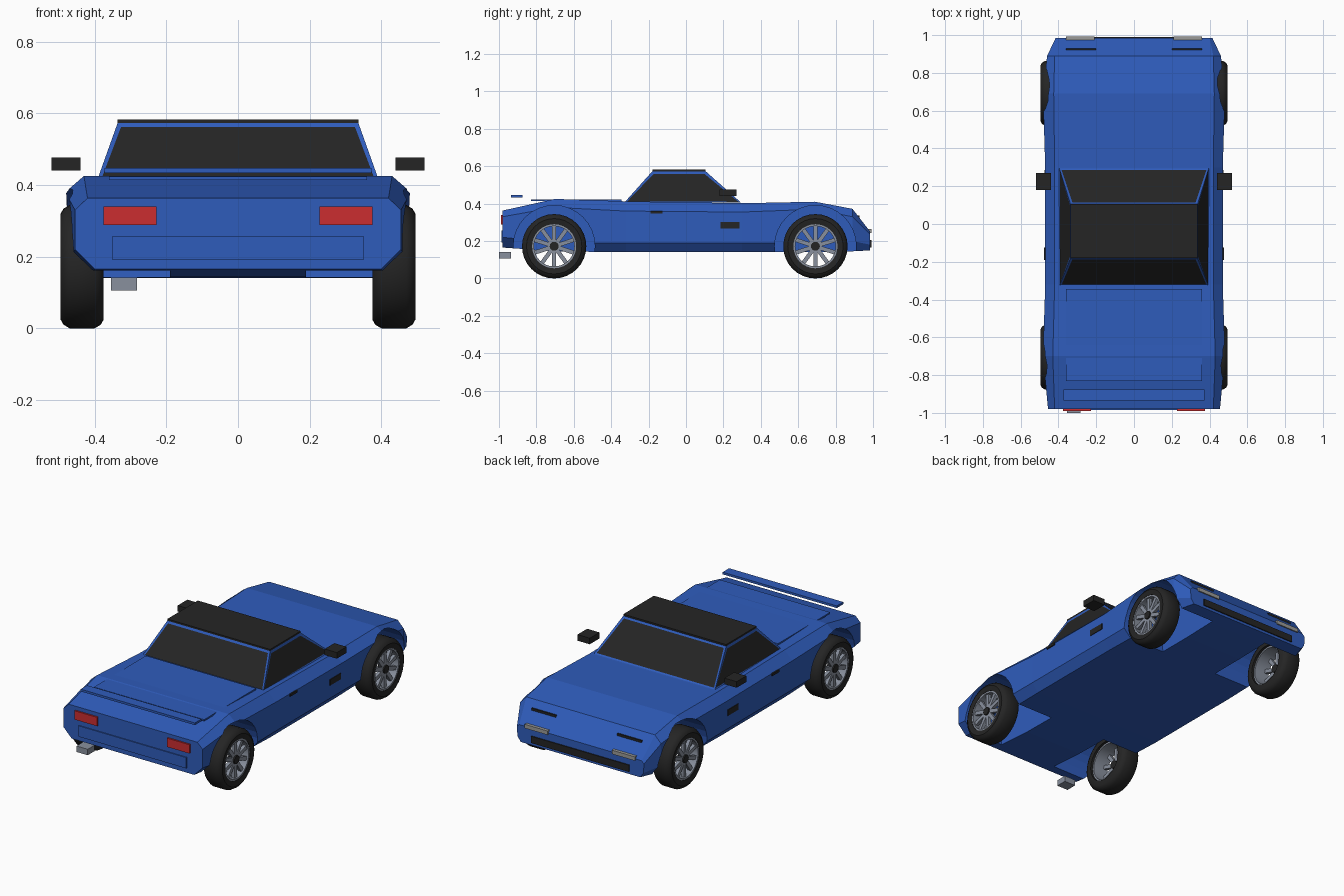
import bpy, bmesh, math
from mathutils import Matrix

cube = bpy.data.objects.get("Cube")
if cube:
    bpy.data.objects.remove(cube, do_unlink=True)


def material(name, r, g, b):
    m = bpy.data.materials.new(name)
    m.use_nodes = True
    m.diffuse_color = (r, g, b, 1)
    bsdf = next(n for n in m.node_tree.nodes if n.type == 'BSDF_PRINCIPLED')
    bsdf.inputs["Base Color"].default_value = (r, g, b, 1)
    return m


BLUE = material("blue paint", 0.028, 0.107, 0.5)
BLACK = material("black trim", 0.018, 0.018, 0.018)
RED = material("red lens", 0.6, 0.026, 0.03)
METAL = material("grey metal", 0.25, 0.28, 0.34)
LAMP = material("pale lens", 0.33, 0.33, 0.32)


def finish(name, bm, *mats):
    bmesh.ops.recalc_face_normals(bm, faces=bm.faces)
    me = bpy.data.meshes.new(name)
    bm.to_mesh(me)
    bm.free()
    for m in mats:
        me.materials.append(m)
    ob = bpy.data.objects.new(name, me)
    bpy.context.collection.objects.link(ob)
    return ob


def smooth(ob):
    bpy.ops.object.select_all(action='DESELECT')
    ob.select_set(True)
    bpy.context.view_layer.objects.active = ob
    bpy.ops.object.shade_smooth_by_angle(angle=math.radians(35))


def loft(bm, rings, caps=True):
    """Skin closed rings of points; without caps the last ring joins the first."""
    vs = [[bm.verts.new(p) for p in ring] for ring in rings]
    n = len(vs[0])
    pairs = list(zip(vs, vs[1:])) + ([] if caps else [(vs[-1], vs[0])])
    for a, b in pairs:
        for i in range(n):
            j = (i + 1) % n
            bm.faces.new((a[i], a[j], b[j], b[i]))
    if caps:
        bm.faces.new(vs[0])
        bm.faces.new(vs[-1])


def add_box(bm, x, y, z):
    size = (x[1] - x[0], y[1] - y[0], z[1] - z[0])
    mid = (sum(x) / 2, sum(y) / 2, sum(z) / 2)
    bmesh.ops.create_cube(bm, size=1, matrix=Matrix.Translation(mid) @ Matrix.Diagonal((*size, 1)))


def box(name, x, y, z, mat):
    bm = bmesh.new()
    add_box(bm, x, y, z)
    return finish(name, bm, mat)


def pair(name, x, y, z, mat):
    box("left_" + name, x, y, z, mat)
    box("right_" + name, (-x[1], -x[0]), y, z, mat)


def lathe(name, profile, centre, side, mat, n=32):
    """Spin a closed (x, radius) profile around the wheel axle."""
    bm = bmesh.new()
    rings = [[(side * x, centre[0] + r * math.cos(math.tau * i / n),
               centre[1] + r * math.sin(math.tau * i / n)) for i in range(n)] for x, r in profile]
    loft(bm, rings, caps=False)
    ob = finish(name, bm, mat)
    smooth(ob)
    return ob


def cylinder(name, x0, x1, r, centre, side, mat, n=32):
    bm = bmesh.new()
    turn = Matrix.Translation((side * (x0 + x1) / 2, *centre)) @ Matrix.Rotation(math.pi / 2, 4, 'Y')
    bmesh.ops.create_cone(bm, cap_ends=True, segments=n, radius1=r, radius2=r,
                          depth=x1 - x0, matrix=turn)
    return finish(name, bm, mat)


# Body shell: y, then (half width, height) of roofline, shoulder, sill and floor
stations = [
    (-0.98, (.42, .363), (.455, .33), (.455, .22), (.40, .165)),
    (-0.70, (.43, .425), (.482, .38), (.472, .19), (.42, .145)),
    (-0.32, (.42, .412), (.47, .36), (.47, .19), (.43, .14)),
    (0.30, (.42, .402), (.47, .355), (.47, .19), (.43, .14)),
    (0.69, (.425, .41), (.482, .37), (.472, .19), (.42, .14)),
    (0.89, (.42, .372), (.46, .33), (.46, .20), (.42, .145)),
    (0.985, (.40, .25), (.415, .235), (.412, .18), (.39, .15)),
]
bm = bmesh.new()
loft(bm, [[(x, y, z) for x, z in pts] + [(-x, y, z) for x, z in reversed(pts)]
          for y, *pts in stations])
body = finish("body", bm, BLUE)

# Wheels and the arches they sit in
AXLES = {"rear": (-0.705, 0.172), "front": (0.692, 0.172)}
SIDES = {"left": 1, "right": -1}
cutters = []
for end, c in AXLES.items():
    for hand, s in SIDES.items():
        tag = f"{end}_{hand}_"
        cutters.append(cylinder(tag + "arch_cutter", .19, .6, .218, c, s, BLUE))
        lathe(tag + "tyre", [(.375, .118), (.375, .148), (.383, .162), (.40, .172), (.47, .172),
                             (.487, .162), (.495, .148), (.49, .118)], c, s, BLACK)
        lathe(tag + "rim", [(.39, .12), (.488, .12), (.488, .108), (.39, .108)], c, s, METAL)
        cylinder(tag + "hub", .44, .486, .024, c, s, BLACK, 16)
        bm = bmesh.new()
        for k in range(10):
            part = bmesh.new()
            add_box(part, (-.01, .01), (-.011, .011), (.015, .112))
            part.transform(Matrix.Translation((s * .468, *c)) @ Matrix.Rotation(math.tau * k / 10, 4, 'X'))
            me = bpy.data.meshes.new("spoke")
            part.to_mesh(me)
            part.free()
            bm.from_mesh(me)
            bpy.data.meshes.remove(me)
        finish(tag + "spokes", bm, METAL)

bpy.context.view_layer.objects.active = body
for cutter in cutters:
    cutter.hide_render = True
    mod = body.modifiers.new("arch", 'BOOLEAN')
    mod.operation = 'DIFFERENCE'
    mod.solver = 'EXACT'
    mod.object = cutter
    bpy.ops.object.modifier_apply(modifier=mod.name)
for cutter in cutters:
    bpy.data.objects.remove(cutter, do_unlink=True)

# Cabin with inset glass on its four sloping sides
bm = bmesh.new()
loft(bm, [[(-w, y0, z), (w, y0, z), (w, y1, z), (-w, y1, z)]
          for w, y0, y1, z in ((.396, -.33, .295, .405), (.336, -.18, .105, .573))])
bmesh.ops.recalc_face_normals(bm, faces=bm.faces)
glass = [f for f in bm.faces if abs(f.normal.z) < .95]
bmesh.ops.inset_individual(bm, faces=glass, thickness=.016, depth=-.002)
for f in glass:
    f.material_index = 1
finish("cabin", bm, BLUE, BLACK)
box("roof_panel", (-.336, .336), (-.18, .105), (.57, .583), BLACK)

# Deck panel, floating spoiler and tail panel
box("deck_panel", (-.36, .36), (-.83, -.345), (.414, .423), BLUE)
box("spoiler", (-.373, .373), (-.935, -.875), (.434, .447), BLUE)
box("tail_panel", (-.352, .352), (-.986, -.97), (.192, .256), BLUE)

# Lights, grille and hood slots
pair("tail_light", (.228, .375), (-.99, -.97), (.288, .34), RED)
pair("headlight", (.21, .36), (.95, .992), (.242, .265), LAMP)
box("grille", (-.32, .32), (.97, .991), (.165, .205), BLACK)
pair("hood_slot", (.2, .36), (.92, .928), (.322, .336), BLACK)

# Mirrors, handles, side vents and exhaust
pair("mirror", (.44, .52), (.18, .27), (.44, .476), BLACK)
pair("door_handle", (.455, .477), (-.19, -.125), (.346, .36), BLACK)
pair("side_vent", (.455, .474), (.185, .285), (.267, .302), BLACK)
box("exhaust", (-.355, -.282), (-1.0, -.935), (.106, .141), METAL)
